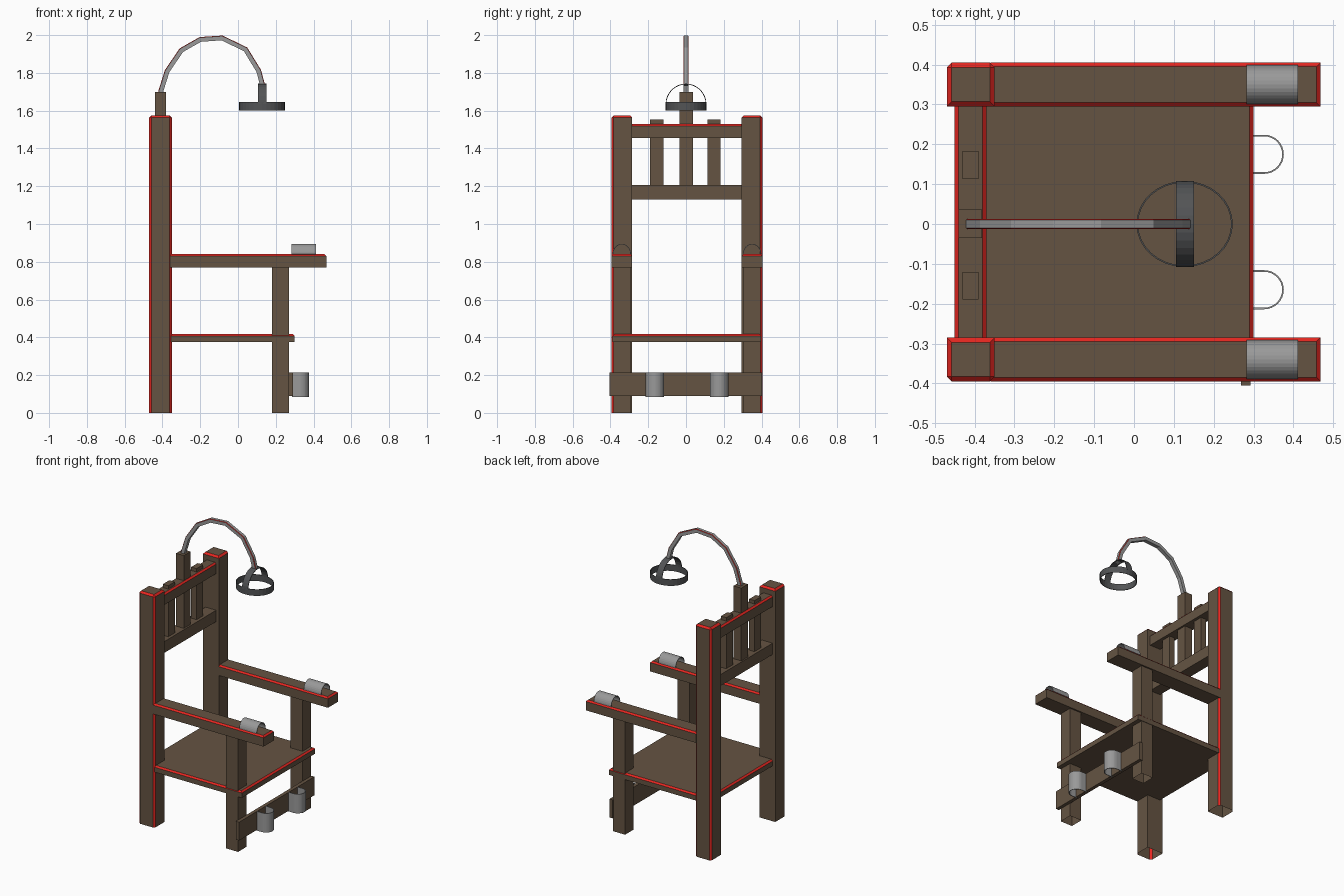
import bpy, bmesh, math
from mathutils import Vector

if "Cube" in bpy.data.objects:
    bpy.data.objects.remove(bpy.data.objects["Cube"])


def material(name, colour):
    m = bpy.data.materials.new(name)
    m.diffuse_color = (*colour, 1)
    m.use_nodes = True
    m.node_tree.nodes["Principled BSDF"].inputs["Base Color"].default_value = m.diffuse_color
    return m


WOOD = material("wood", (0.13, 0.088, 0.055))
RED = material("red_edge", (0.8, 0.02, 0.015))
STEEL = material("steel", (0.32, 0.32, 0.32))
DARK_STEEL = material("dark_steel", (0.085, 0.088, 0.092))
MID = 0.005          # the frame sits slightly off the centre line


def finish(name, bm, mats):
    me = bpy.data.meshes.new(name)
    bm.to_mesh(me)
    bm.free()
    for m in mats:
        me.materials.append(m)
    ob = bpy.data.objects.new(name, me)
    bpy.context.collection.objects.link(ob)
    return ob


def box(name, x, y, z, red=None, width=0.012, open_bottom=False):
    """Box from ranges; edges whose midpoint side passes red() get a red chamfer."""
    bm = bmesh.new()
    bmesh.ops.create_cube(bm, size=2)
    if open_bottom:
        low = [f for f in bm.faces if f.normal.z < -0.5]
        bmesh.ops.delete(bm, geom=low, context='FACES_ONLY')
    edges = []
    if red:
        edges = [e for e in bm.edges if red(*((e.verts[0].co + e.verts[1].co) / 2))]
    for v in bm.verts:
        v.co = [(r[0] + r[1]) / 2 + c * (r[1] - r[0]) / 2 for r, c in zip((x, y, z), v.co)]
    if edges:
        bmesh.ops.bevel(bm, geom=edges, offset=width, segments=1, profile=0.5,
                        affect='EDGES', material=1)
    return finish(name, bm, (WOOD, RED))


def strip(name, path, axis, mat, closed=False, thick=0.004):
    """Thin metal band: a path extruded along an axis vector."""
    bm = bmesh.new()
    a = [bm.verts.new(p) for p in path]
    b = [bm.verts.new(Vector(p) + Vector(axis)) for p in path]
    n = len(path)
    for i in range(n if closed else n - 1):
        j = (i + 1) % n
        bm.faces.new((a[i], a[j], b[j], b[i]))
    bmesh.ops.recalc_face_normals(bm, faces=bm.faces)
    ob = finish(name, bm, (mat,))
    mod = ob.modifiers.new("thickness", 'SOLIDIFY')
    mod.thickness = thick
    mod.offset = 0
    return ob


def arc(r, n=16):
    return [(r * math.cos(math.pi * i / n), r * math.sin(math.pi * i / n)) for i in range(n + 1)]


# Paired posts, legs, armrests and wrist cuffs
for s, side in ((-1, "right"), (1, "left")):
    def span(half, s=s):
        c = MID + s * 0.345
        return (c - half, c + half)

    box("back_post_" + side, (-0.47, -0.35), span(0.055), (0, 1.575),
        red=lambda x, y, z, s=s: z > 0.5 or (abs(z) < 0.5 and y * s > 0.5),
        open_bottom=True)
    box("front_leg_" + side, (0.18, 0.27), span(0.045), (0, 0.775), open_bottom=True)
    box("armrest_" + side, (-0.36, 0.468), span(0.055), (0.77, 0.84),
        red=lambda x, y, z: z > 0.5 and x > -0.5, width=0.01)
    c = MID + s * 0.345
    strip("wrist_cuff_" + side, [(0.282, c + u, 0.84 + v * 1.13) for u, v in arc(0.047)],
          (0.13, 0, 0), STEEL)

# Seat and ankle board
box("seat", (-0.45, 0.30), (-0.388, 0.398), (0.375, 0.418),
    red=lambda x, y, z: z > 0.5, width=0.01)
box("ankle_board", (0.268, 0.292), (-0.405, 0.402), (0.09, 0.215))

# Ankle cuffs: U-shaped bands
for s, side in ((-1, "right"), (1, "left")):
    c = MID + s * 0.17
    path = [(0.285, c + 0.047, 0.085)]
    path += [(0.327 + v, c + u, 0.085) for u, v in arc(0.047)]
    path += [(0.285, c - 0.047, 0.085)]
    strip("ankle_cuff_" + side, path, (0, 0, 0.13), STEEL)

# Back rails and slats
box("top_rail", (-0.45, -0.37), (-0.30, 0.31), (1.455, 1.53),
    red=lambda x, y, z: z > 0.5 and abs(x) > 0.5, width=0.01)
box("lower_rail", (-0.45, -0.37), (-0.30, 0.31), (1.13, 1.207))
for name, c in (("right", -0.155), ("left", 0.148)):
    box("back_slat_" + name, (-0.43, -0.39), (c - 0.035, c + 0.035), (1.19, 1.553))
box("centre_post", (-0.44, -0.382), (-0.035, 0.037), (1.19, 1.70))

# Curved arm: square bar swept along an arch, outer corners chamfered red
points = [(-0.412, 1.66), (-0.408, 1.705), (-0.375, 1.81), (-0.30, 1.92), (-0.20, 1.977),
          (-0.085, 1.985), (0.04, 1.925), (0.11, 1.81), (0.13, 1.735)]
section = [(-0.013, -0.013), (0.013, -0.013), (0.013, 0.010), (0.010, 0.013),
           (-0.010, 0.013), (-0.013, 0.010)]          # (across, outward)
bm = bmesh.new()
rings = []
for i, (x, z) in enumerate(points):
    p, q = points[max(i - 1, 0)], points[min(i + 1, len(points) - 1)]
    t = Vector((q[0] - p[0], 0, q[1] - p[1])).normalized()
    out = Vector((-t.z, 0, t.x))
    rings.append([bm.verts.new(Vector((x, 0.0, z)) + out * o + Vector((0, a, 0)))
                  for a, o in section])
for r0, r1 in zip(rings, rings[1:]):
    for k in range(6):
        f = bm.faces.new((r0[k], r0[(k + 1) % 6], r1[(k + 1) % 6], r1[k]))
        f.material_index = 1 if k in (2, 4) else 0
bm.faces.new(rings[0])
bm.faces.new(rings[-1])
bmesh.ops.recalc_face_normals(bm, faces=bm.faces)
finish("curved_arm", bm, (STEEL, RED))

# Head band and the arched strap across it
N = 32
strip("head_band", [(0.127 + 0.119 * math.cos(2 * math.pi * i / N),
                     0.106 * math.sin(2 * math.pi * i / N), 1.602) for i in range(N)],
      (0, 0, 0.043), DARK_STEEL, closed=True)
strip("head_strap", [(0.105, u, 1.635 + v) for u, v in arc(0.106)], (0.045, 0, 0), DARK_STEEL)
